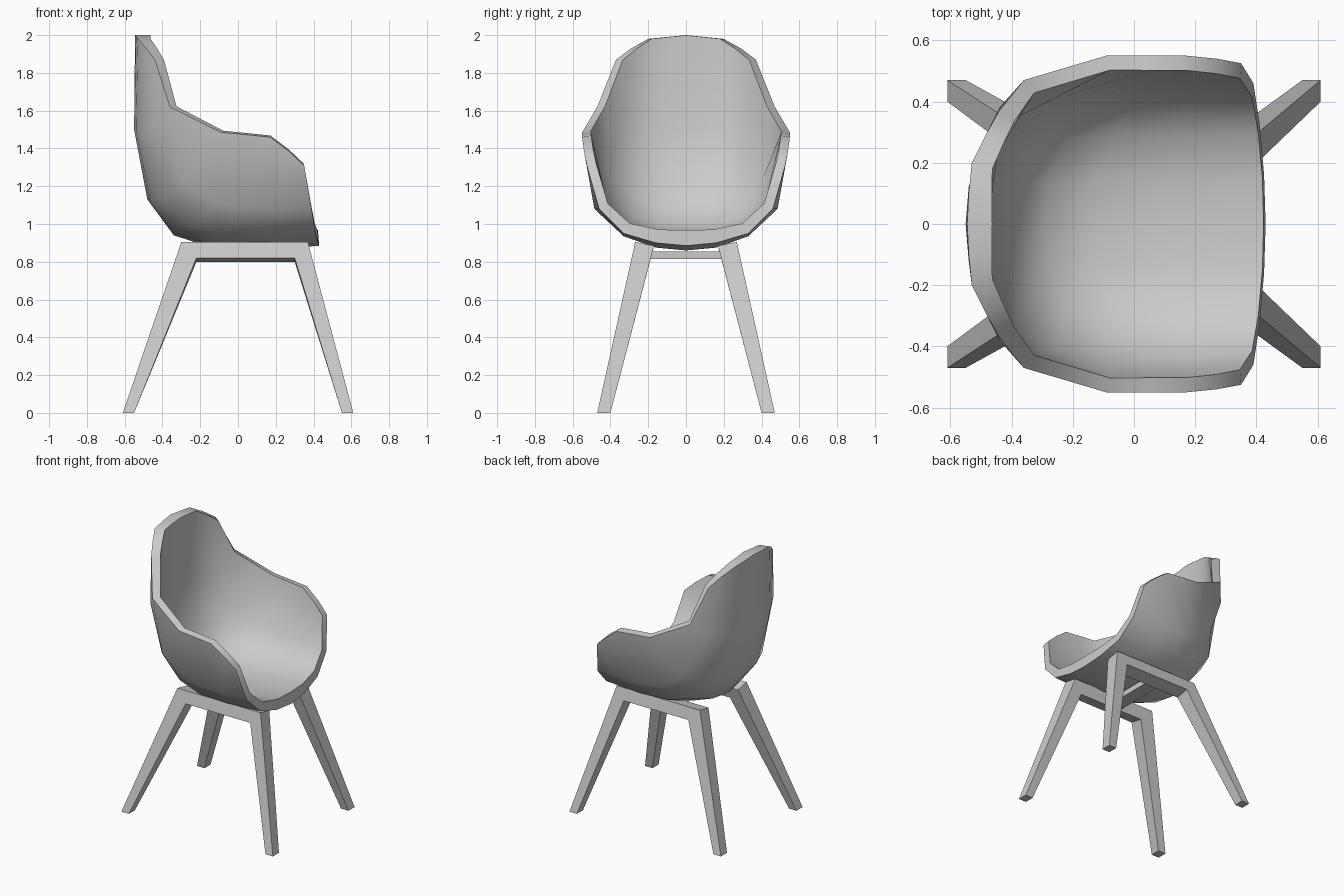
import bpy, bmesh
from mathutils import Vector

if "Cube" in bpy.data.objects:
    bpy.data.objects.remove(bpy.data.objects["Cube"])


def make_object(name, bm):
    bmesh.ops.recalc_face_normals(bm, faces=bm.faces[:])
    mesh = bpy.data.meshes.new(name)
    bm.to_mesh(mesh)
    bm.free()
    obj = bpy.data.objects.new(name, mesh)
    bpy.context.collection.objects.link(obj)
    return obj


# Half cross-sections of the shell's outer skin: centre line to rim,
# running from the top of the back to the front lip
SECTIONS = [
    [(-.545, 0, 2.0), (-.54, .1, 1.99), (-.53, .2, 1.98), (-.485, .29, 1.93), (-.44, .37, 1.87)],
    [(-.55, 0, 1.5), (-.54, .12, 1.5), (-.51, .24, 1.5), (-.44, .38, 1.53), (-.36, .47, 1.62)],
    [(-.48, 0, 1.13), (-.465, .14, 1.13), (-.41, .29, 1.14), (-.29, .45, 1.22), (-.09, .55, 1.485)],
    [(-.34, 0, .94), (-.32, .15, .95), (-.25, .31, .99), (-.12, .47, 1.11), (.04, .55, 1.473)],
    [(-.14, 0, .875), (-.13, .16, .885), (-.08, .33, .945), (.02, .485, 1.09), (.17, .55, 1.46)],
    [(.12, 0, .86), (.12, .16, .875), (.14, .33, .935), (.19, .485, 1.08), (.27, .54, 1.385)],
    [(.43, 0, .885), (.425, .16, .9), (.41, .33, .95), (.39, .46, 1.08), (.35, .525, 1.31)],
]


def build_shell():
    bm = bmesh.new()
    rows = []
    for half in SECTIONS:
        full = [(x, -y, z) for x, y, z in reversed(half[1:])] + half
        rows.append([bm.verts.new(p) for p in full])
    n, m = len(rows), len(rows[0])
    for i in range(n - 1):
        for j in range(m - 1):
            bm.faces.new((rows[i][j], rows[i + 1][j], rows[i + 1][j + 1], rows[i][j + 1]))
    bm.normal_update()
    # Make the normals point inwards (forwards on the back rest)
    sign = 1 if rows[1][m // 2].normal.x > 0 else -1
    inner = []
    for row in rows:
        inner.append([bm.verts.new(v.co + v.normal * sign * (.082 - .06 * abs(v.co.y))) for v in row])
    for i in range(n - 1):
        for j in range(m - 1):
            bm.faces.new((inner[i][j], inner[i][j + 1], inner[i + 1][j + 1], inner[i + 1][j]))

    # Thick rim joining both skins
    def border(g):
        return (g[0] + [r[-1] for r in g[1:]] + g[-1][-2::-1]
                + [r[0] for r in g[-2:0:-1]])
    a, b = border(rows), border(inner)
    for k in range(len(a)):
        l = (k + 1) % len(a)
        bm.faces.new((a[k], a[l], b[l], b[k]))
    return make_object("seat_shell", bm)


def smooth(obj, degrees):
    bpy.ops.object.select_all(action='DESELECT')
    obj.select_set(True)
    bpy.context.view_layer.objects.active = obj
    bpy.ops.object.shade_smooth_by_angle(angle=degrees * 3.14159 / 180)


smooth(build_shell(), 52)


# Splayed leg frame: two legs and a top rail, leaning towards the centre
def leg_frame(name, side):
    outline = [(-.61, 0), (-.30, .905), (.37, .905), (.61, 0),
               (.55, 0), (.30, .82), (-.22, .82), (-.55, 0)]
    bm = bmesh.new()
    outer = [bm.verts.new((x, side * (.47 - .222 * z), z)) for x, z in outline]
    inner = []
    for x, z in outline:
        z2 = z - .02 if z > 0 else 0
        inner.append(bm.verts.new((x, side * (.40 - .255 * z), z2)))
    # leg, rail, leg
    for q in ((0, 1, 6, 7), (1, 2, 5, 6), (2, 3, 4, 5)):
        bm.faces.new([outer[i] for i in q])
        bm.faces.new([inner[i] for i in reversed(q)])
    for i in range(8):
        j = (i + 1) % 8
        bm.faces.new((outer[i], inner[i], inner[j], outer[j]))
    return make_object(name, bm)


leg_frame("front_leg_frame", -1)
leg_frame("rear_leg_frame", 1)

# Cross bar joining the frames below the seat
bm = bmesh.new()
bmesh.ops.create_cube(bm, size=1)
for v in bm.verts:
    v.co = Vector((v.co.x * .10, v.co.y * .40, v.co.z * .04 + .835))
make_object("cross_bar", bm)
